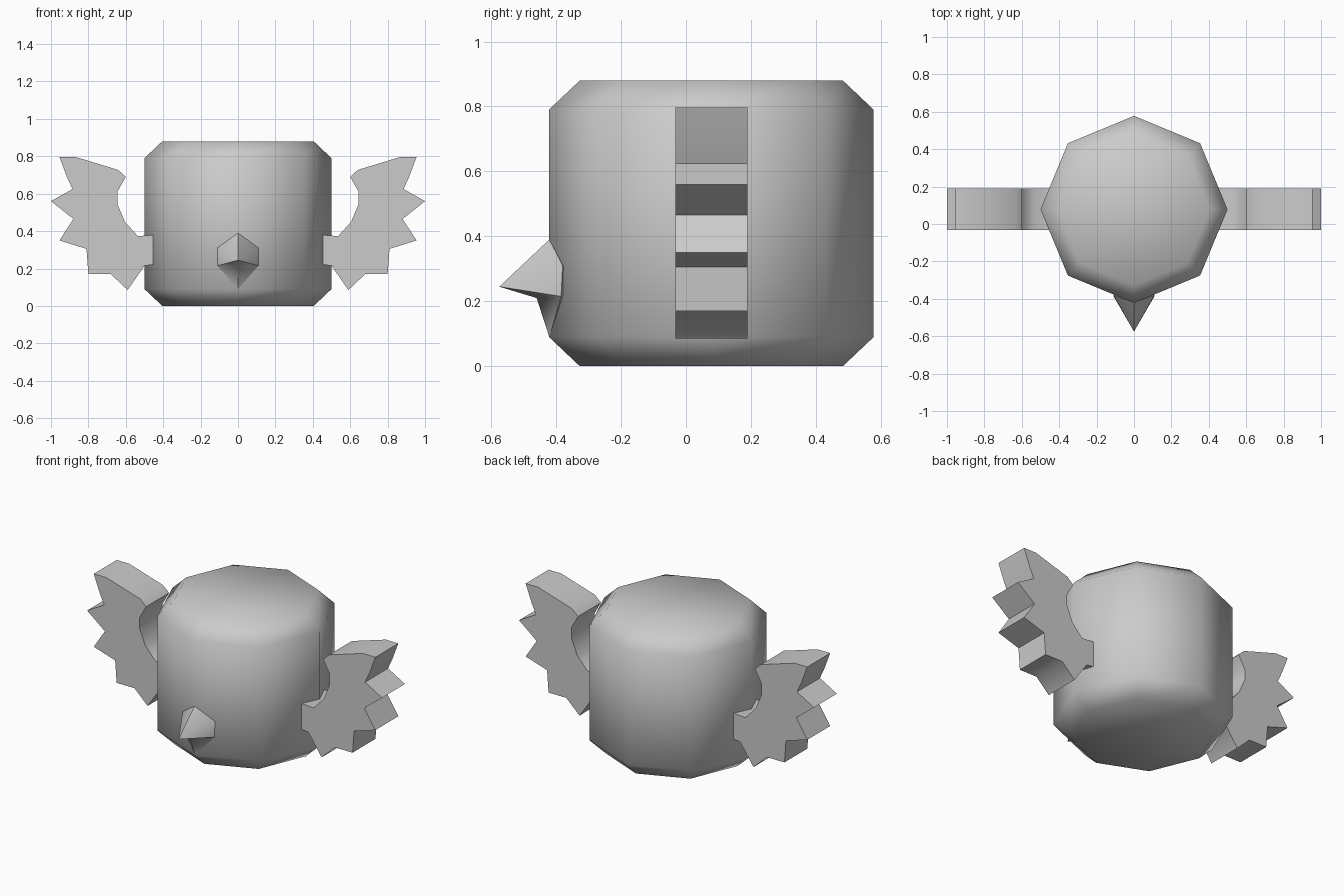
import bpy, bmesh, math

if "Cube" in bpy.data.objects:
    bpy.data.objects.remove(bpy.data.objects["Cube"])

CY = 0.078  # depth centre of body and wings


def make(name, verts, faces, angle=60):
    mesh = bpy.data.meshes.new(name)
    mesh.from_pydata(verts, [], faces)
    bm = bmesh.new()
    bm.from_mesh(mesh)
    bmesh.ops.recalc_face_normals(bm, faces=bm.faces[:])
    bm.to_mesh(mesh)
    bm.free()
    obj = bpy.data.objects.new(name, mesh)
    bpy.context.collection.objects.link(obj)
    bpy.ops.object.select_all(action='DESELECT')
    obj.select_set(True)
    bpy.context.view_layer.objects.active = obj
    bpy.ops.object.shade_smooth_by_angle(angle=math.radians(angle))
    return obj


# Body: octagonal drum with chamfered rims, a corner facing forward
N = 8
rings = [(0.405, 0), (0.5, 0.09), (0.5, 0.79), (0.405, 0.88)]
verts = [(r * math.sin(i * math.tau / N), CY - r * math.cos(i * math.tau / N), z)
         for r, z in rings for i in range(N)]
faces = [(k * N + i, k * N + (i + 1) % N, (k + 1) * N + (i + 1) % N, (k + 1) * N + i)
         for k in range(len(rings) - 1) for i in range(N)]
faces += [tuple(range(N)), tuple(range(3 * N, 4 * N))]
make("body", verts, faces)

# Beak: hooked pyramid that blends down into the body's front corner
beak = [(0, -0.575, 0.245), (0, -0.421, 0.39), (0.11, -0.38, 0.31),
        (0.11, -0.385, 0.215), (0, -0.46, 0.21), (-0.11, -0.385, 0.215),
        (-0.11, -0.38, 0.31), (0, -0.421, 0.09), (0, -0.3, 0.25)]
beak_faces = [(0, 1, 2), (0, 2, 3), (0, 3, 4), (0, 4, 5), (0, 5, 6), (0, 6, 1),
              (4, 3, 7), (4, 7, 5), (8, 2, 1), (8, 3, 2), (8, 7, 3),
              (8, 5, 7), (8, 6, 5), (8, 1, 6)]
make("beak", beak, beak_faces)

# Wings: feathered outline given depth, one per side
outline = [(0.38, 0.385), (0.535, 0.373), (0.605, 0.45), (0.645, 0.545), (0.645, 0.61),
           (0.6, 0.69), (0.64, 0.727), (0.87, 0.797), (0.955, 0.797), (0.915, 0.69),
           (0.885, 0.625), (1.0, 0.56), (0.88, 0.465), (0.955, 0.35), (0.81, 0.305),
           (0.80, 0.17), (0.68, 0.17), (0.59, 0.085), (0.5, 0.215), (0.38, 0.23)]
n = len(outline)
for side, s in (("right", 1), ("left", -1)):
    verts = [(s * x, y, z) for y in (CY - 0.111, CY + 0.111) for x, z in outline]
    faces = [tuple(range(n)), tuple(range(n, 2 * n))]
    faces += [(i, (i + 1) % n, n + (i + 1) % n, n + i) for i in range(n)]
    make(side + "_wing", verts, faces)
